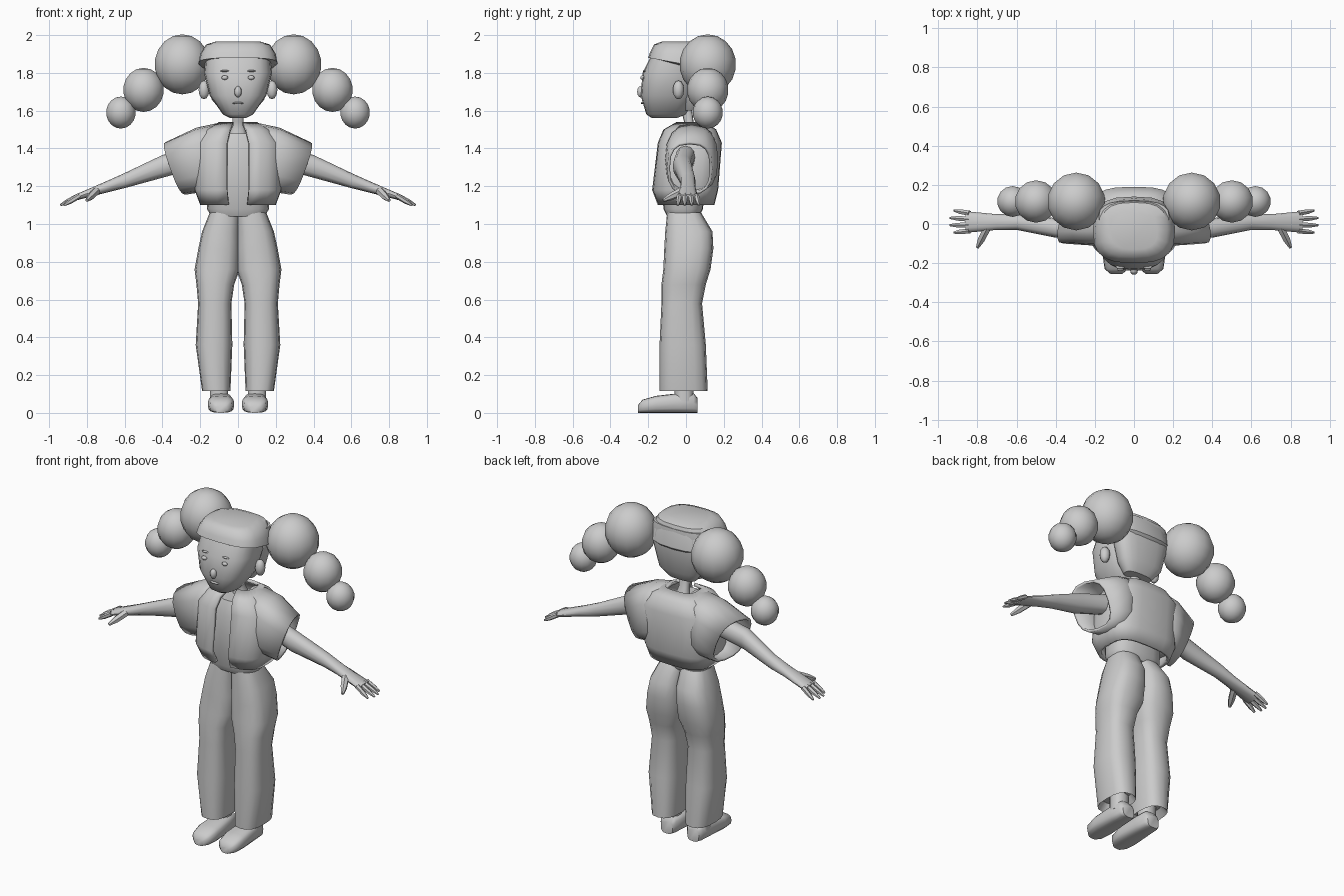
import bpy, bmesh, math
from mathutils import Vector, Matrix

cube = bpy.data.objects.get("Cube")
if cube:
    bpy.data.objects.remove(cube)

grey = bpy.data.materials.new("plain_grey")
grey.use_nodes = True
grey.diffuse_color = (0.6, 0.6, 0.6, 1)
grey.node_tree.nodes["Principled BSDF"].inputs["Base Color"].default_value = grey.diffuse_color


def finish(name, bm, thickness=0):
    bmesh.ops.recalc_face_normals(bm, faces=bm.faces)
    mesh = bpy.data.meshes.new(name)
    bm.to_mesh(mesh)
    bm.free()
    mesh.materials.append(grey)
    part = bpy.data.objects.new(name, mesh)
    bpy.context.collection.objects.link(part)
    if thickness:
        modifier = part.modifiers.new("thickness", 'SOLIDIFY')
        modifier.thickness = thickness
        modifier.offset = -1
    bpy.ops.object.select_all(action='DESELECT')
    part.select_set(True)
    bpy.context.view_layer.objects.active = part
    bpy.ops.object.shade_smooth_by_angle(angle=math.radians(45))


def power(value, exponent):
    return math.copysign(abs(value) ** exponent, value)


def loft(name, rings, roundness=0.75, count=16, side=1, cap=True, gap=0, thickness=0):
    """Skin rounded-square rings, each a centre and two half axes."""
    bm = bmesh.new()
    rows = []
    turn = 2 * math.pi - 2 * gap
    steps = count - 1 if gap else count
    for centre, u, v in rings:
        row = []
        for i in range(count):
            # A gap leaves the ring open towards the front
            angle = gap - math.pi / 2 + turn * i / steps
            point = (Vector(centre) + Vector(u) * power(math.cos(angle), roundness)
                     + Vector(v) * power(math.sin(angle), roundness))
            row.append(bm.verts.new((point.x * side, point.y, point.z)))
        rows.append(row)
    for lower, upper in zip(rows, rows[1:]):
        for i in range(steps):
            j = (i + 1) % count
            bm.faces.new((lower[i], lower[j], upper[j], upper[i]))
    if cap:
        bm.faces.new(rows[0])
        bm.faces.new(rows[-1])
    finish(name, bm, thickness)


def slab(z, half, front, back, x=0):
    """Level ring between a front and a back position."""
    return (x, (front + back) / 2, z), (half, 0, 0), (0, (back - front) / 2, 0)


def slice_x(x, y, z, depth, height):
    """Upright ring across a limb that runs sideways."""
    return (x, y, z), (0, depth, 0), (0, 0, height)


def slice_y(y, half, top):
    """Upright ring standing on the ground, for the shoe."""
    return (0.09, y, top / 2), (half, 0, 0), (0, 0, top / 2)


def ball(name, centre, radii, segments=14):
    bm = bmesh.new()
    matrix = Matrix.Translation(centre) @ Matrix.Diagonal((*radii, 1))
    bmesh.ops.create_uvsphere(bm, u_segments=segments, v_segments=segments * 2 // 3,
                              radius=1, matrix=matrix)
    finish(name, bm)


def digit(name, start, end, radius, side):
    """Tapering finger between two points."""
    start, end = Vector(start), Vector(end)
    direction = (end - start).normalized()
    u = direction.cross(Vector((0, 0, 1))).normalized()
    v = u.cross(direction)
    rings = [(start.lerp(end, t), u * radius * scale, v * radius * scale)
             for t, scale in ((0, 1), (0.6, 0.9), (1, 0.4))]
    loft(name, rings, roundness=1, count=6, side=side)


# Head, hair and neck
loft("face", [
    slab(z=1.56, half=0.04, front=-0.18, back=-0.05),
    slab(z=1.58, half=0.08, front=-0.21, back=0),
    slab(z=1.68, half=0.15, front=-0.24, back=0.06),
    slab(z=1.8, half=0.18, front=-0.23, back=0.08),
    slab(z=1.9, half=0.17, front=-0.18, back=0.08)], count=20)
loft("hair_back", [
    slab(z=1.6, half=0.09, front=-0.01, back=0.07),
    slab(z=1.66, half=0.14, front=-0.02, back=0.11),
    slab(z=1.85, half=0.19, front=-0.03, back=0.13),
    slab(z=1.93, half=0.18, front=-0.05, back=0.12)], count=20)
# The cap rings tilt so that the fringe lifts towards the front
loft("hair_cap", [
    ((0, -0.03, z), (half, 0, 0), (0, depth, -tilt))
    for z, half, depth, tilt in (
        (1.84, 0.19, 0.15, 0.04), (1.85, 0.21, 0.17, 0.03), (1.9, 0.2, 0.16, 0.01),
        (1.95, 0.17, 0.14, 0), (1.965, 0.12, 0.1, 0))], roundness=0.7, count=20)
loft("neck", [
    slab(z=1.42, half=0.06, front=-0.03, back=0.08),
    slab(z=1.5, half=0.04, front=0, back=0.06),
    slab(z=1.54, half=0.03, front=-0.01, back=0.04),
    slab(z=1.62, half=0.03, front=-0.03, back=0.03)], count=12)
ball("nose", (0, -0.24, 1.7), (0.02, 0.02, 0.03), segments=9)
ball("mouth", (0, -0.23, 1.64), (0.03, 0.01, 0.006), segments=9)

# Shirt and the open jacket body
loft("shirt", [
    slab(z=1.04, half=0.14, front=-0.1, back=0.07),
    slab(z=1.08, half=0.165, front=-0.12, back=0.09),
    slab(z=1.4, half=0.16, front=-0.13, back=0.12),
    slab(z=1.48, half=0.08, front=-0.1, back=0.1)], count=20)
loft("jacket_body", [
    slab(z=1.1, half=0.2, front=-0.15, back=0.15),
    slab(z=1.18, half=0.23, front=-0.18, back=0.17),
    slab(z=1.43, half=0.23, front=-0.15, back=0.19),
    slab(z=1.5, half=0.17, front=-0.12, back=0.16),
    slab(z=1.54, half=0.1, front=-0.05, back=0.1)],
    roundness=0.65, count=25, cap=False, gap=0.12, thickness=0.02)

for side, label in ((1, "left"), (-1, "right")):
    # Three shrinking hair puffs
    for size, x, z, radius in (("large", 0.295, 1.845, 0.15),
                               ("middle", 0.5, 1.71, 0.11),
                               ("small", 0.62, 1.59, 0.08)):
        ball(f"{label}_{size}_hair_puff", (x * side, 0.115, z),
             (radius, radius, radius * 1.06))

    # Ear, eye and brow
    ball(f"{label}_ear", (0.18 * side, -0.04, 1.71), (0.03, 0.03, 0.05), segments=10)
    ball(f"{label}_eye", (0.07 * side, -0.23, 1.775), (0.018, 0.012, 0.012), segments=9)
    ball(f"{label}_brow", (0.07 * side, -0.22, 1.81), (0.024, 0.01, 0.005), segments=9)

    # Wide short sleeve with a slanted hem
    loft(f"{label}_sleeve", [
        ((0.08, 0.03, 1.37), (0, -0.13, 0), (0, 0, 0.17)),
        ((0.2, 0.03, 1.34), (0.01, -0.14, 0), (0.02, 0, 0.17)),
        ((0.33, 0.02, 1.295), (0.03, -0.12, 0), (0.05, 0, 0.14))],
        side=side, cap=False, thickness=0.015)

    # Arm and palm
    loft(f"{label}_arm", [
        slice_x(x=0.2, y=0, z=1.36, depth=0.05, height=0.06),
        slice_x(x=0.4, y=-0.02, z=1.305, depth=0.05, height=0.06),
        slice_x(x=0.6, y=0.01, z=1.23, depth=0.04, height=0.04),
        slice_x(x=0.7, y=0.01, z=1.195, depth=0.04, height=0.03),
        slice_x(x=0.86, y=0.01, z=1.14, depth=0.055, height=0.016)],
        count=12, side=side, roundness=0.85)

    # Four fingers fan out from the palm, with the thumb to the front
    for finger in range(4):
        y = 0.03 * finger - 0.035
        reach = 0.95 - 0.02 * abs(finger - 1.5)
        digit(f"{label}_finger_{finger + 1}", (0.84, y, 1.15),
              (reach, y * 1.25, 1.1), 0.015, side)
    digit(f"{label}_thumb", (0.75, -0.02, 1.175), (0.8, -0.12, 1.125), 0.022, side)

    # Loose trouser leg, turned in at the hem
    loft(f"{label}_trouser_leg", [
        slab(z=0.16, x=0.11, half=0.05, front=-0.11, back=0.08),
        slab(z=0.115, x=0.115, half=0.075, front=-0.14, back=0.115),
        slab(z=0.36, x=0.127, half=0.097, front=-0.14, back=0.105),
        slab(z=0.58, x=0.123, half=0.088, front=-0.13, back=0.085),
        slab(z=0.68, x=0.12, half=0.1, front=-0.13, back=0.105),
        slab(z=0.76, x=0.11, half=0.12, front=-0.12, back=0.13),
        slab(z=0.87, x=0.1, half=0.11, front=-0.115, back=0.145),
        slab(z=0.96, x=0.09, half=0.1, front=-0.11, back=0.14),
        slab(z=1.06, x=0.07, half=0.08, front=-0.1, back=0.08)], side=side)

    # Shoe and ankle
    loft(f"{label}_shoe", [
        slice_y(y=-0.255, half=0.03, top=0.04),
        slice_y(y=-0.23, half=0.06, top=0.07),
        slice_y(y=-0.16, half=0.07, top=0.09),
        slice_y(y=-0.03, half=0.06, top=0.105),
        slice_y(y=0.04, half=0.055, top=0.105),
        slice_y(y=0.06, half=0.04, top=0.08)], roundness=0.65, side=side)
    loft(f"{label}_ankle", [
        slab(z=z, x=0.1, half=0.05, front=-0.06, back=0.04) for z in (0.06, 0.25)],
        count=10, side=side)
